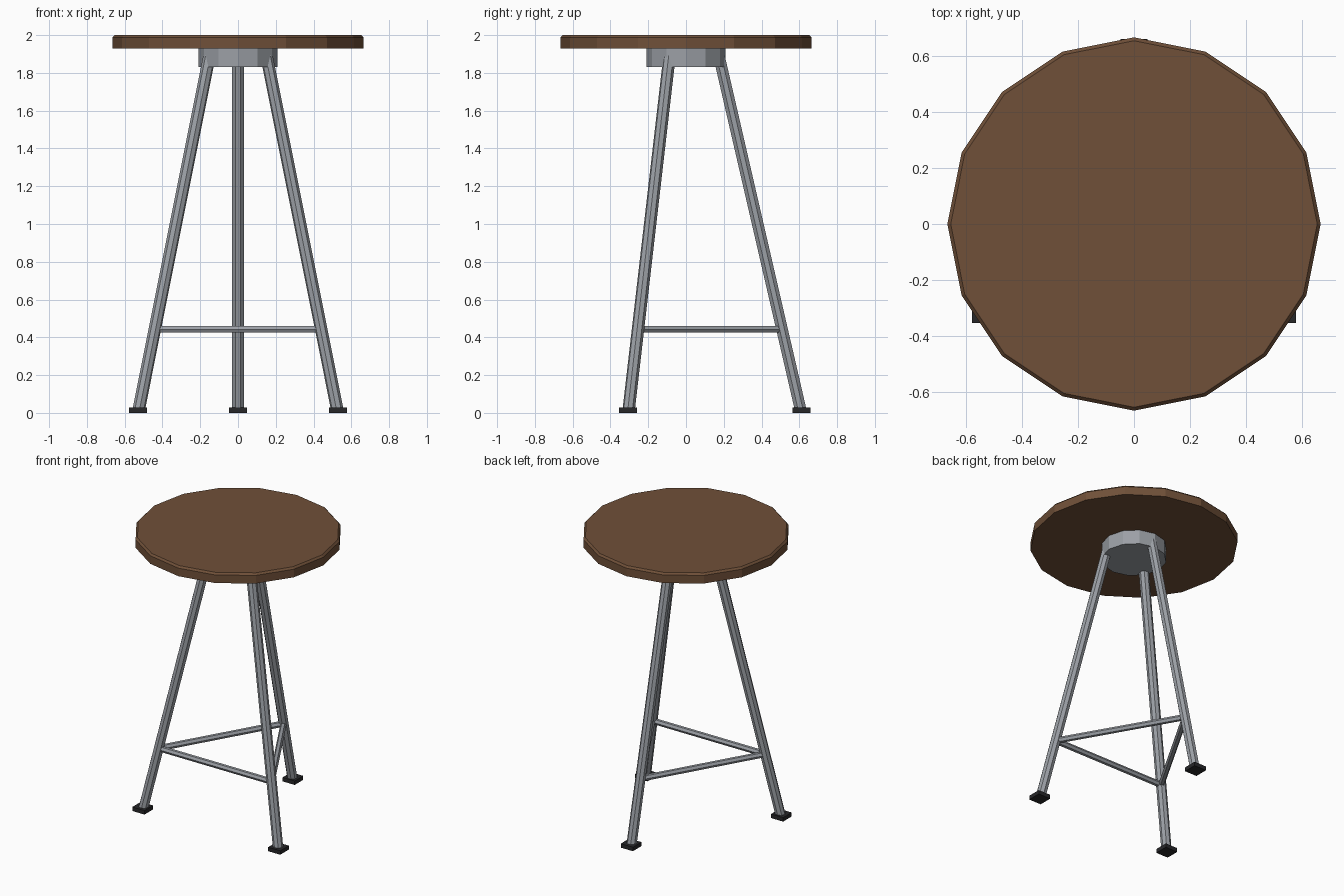
import bpy, bmesh, math
from mathutils import Vector

if "Cube" in bpy.data.objects:
    bpy.data.objects.remove(bpy.data.objects["Cube"])


def material(name, rgb):
    m = bpy.data.materials.new(name)
    m.diffuse_color = (*rgb, 1)
    m.use_nodes = True
    m.node_tree.nodes["Principled BSDF"].inputs["Base Color"].default_value = m.diffuse_color
    return m


wood = material("brown wood", (0.16, 0.08, 0.04))
metal = material("grey metal", (0.33, 0.35, 0.38))
rubber = material("black rubber", (0.02, 0.02, 0.022))


def finish(name, bm, mat):
    bmesh.ops.recalc_face_normals(bm, faces=bm.faces[:])
    mesh = bpy.data.meshes.new(name)
    bm.to_mesh(mesh)
    bm.free()
    mesh.materials.append(mat)
    ob = bpy.data.objects.new(name, mesh)
    bpy.context.collection.objects.link(ob)


def lathe(name, profile, sides, mat):
    """Faceted turned solid from (radius, z) pairs, bottom to top."""
    bm = bmesh.new()
    rings = [[bm.verts.new((r * math.cos(math.tau * i / sides),
                            r * math.sin(math.tau * i / sides), z))
              for i in range(sides)] for r, z in profile]
    for a, b in zip(rings, rings[1:]):
        for i in range(sides):
            j = (i + 1) % sides
            bm.faces.new((a[i], a[j], b[j], b[i]))
    bm.faces.new(rings[0])
    bm.faces.new(rings[-1])
    finish(name, bm, mat)


def tube(name, p, q, radius, sides, turn, mat):
    """Straight faceted bar; turn is the angle of its first corner from the side."""
    p, q = Vector(p), Vector(q)
    d = (q - p).normalized()
    ref = Vector((0, 0, 1))
    u = d.cross(ref).normalized()
    v = u.cross(d)
    bm = bmesh.new()
    ends = [[bm.verts.new(c + radius * (math.cos(t) * u + math.sin(t) * v))
             for t in (turn + math.tau * i / sides for i in range(sides))]
            for c in (p, q)]
    for i in range(sides):
        j = (i + 1) % sides
        bm.faces.new((ends[0][i], ends[0][j], ends[1][j], ends[1][i]))
    bm.faces.new(ends[0])
    bm.faces.new(ends[1])
    finish(name, bm, mat)


def polar(r, deg, z):
    a = math.radians(deg)
    return (r * math.cos(a), r * math.sin(a), z)


# Seat with a small top chamfer, and the hub below it
lathe("seat", [(0.665, 1.93), (0.665, 1.987), (0.653, 2.0)], 16, wood)
lathe("hub", [(0.208, 1.83), (0.208, 1.932)], 12, metal)

# Three splayed legs with square feet, joined by rungs
for label, ang in (("back", 90), ("left", 210), ("right", 330)):
    tube(label + "_leg", polar(0.606, ang, 0.02), polar(0.172, ang, 1.9),
         0.033, 8, math.pi / 8, metal)
    tube(label + "_rung", polar(0.509, ang, 0.442), polar(0.509, ang + 120, 0.442),
         0.02, 6, 0, metal)
    bm = bmesh.new()
    bmesh.ops.create_cube(bm, size=1)
    bmesh.ops.scale(bm, vec=(0.095, 0.095, 0.028), verts=bm.verts[:])
    bmesh.ops.translate(bm, vec=polar(0.612, ang, 0.014), verts=bm.verts[:])
    finish(label + "_foot", bm, rubber)
